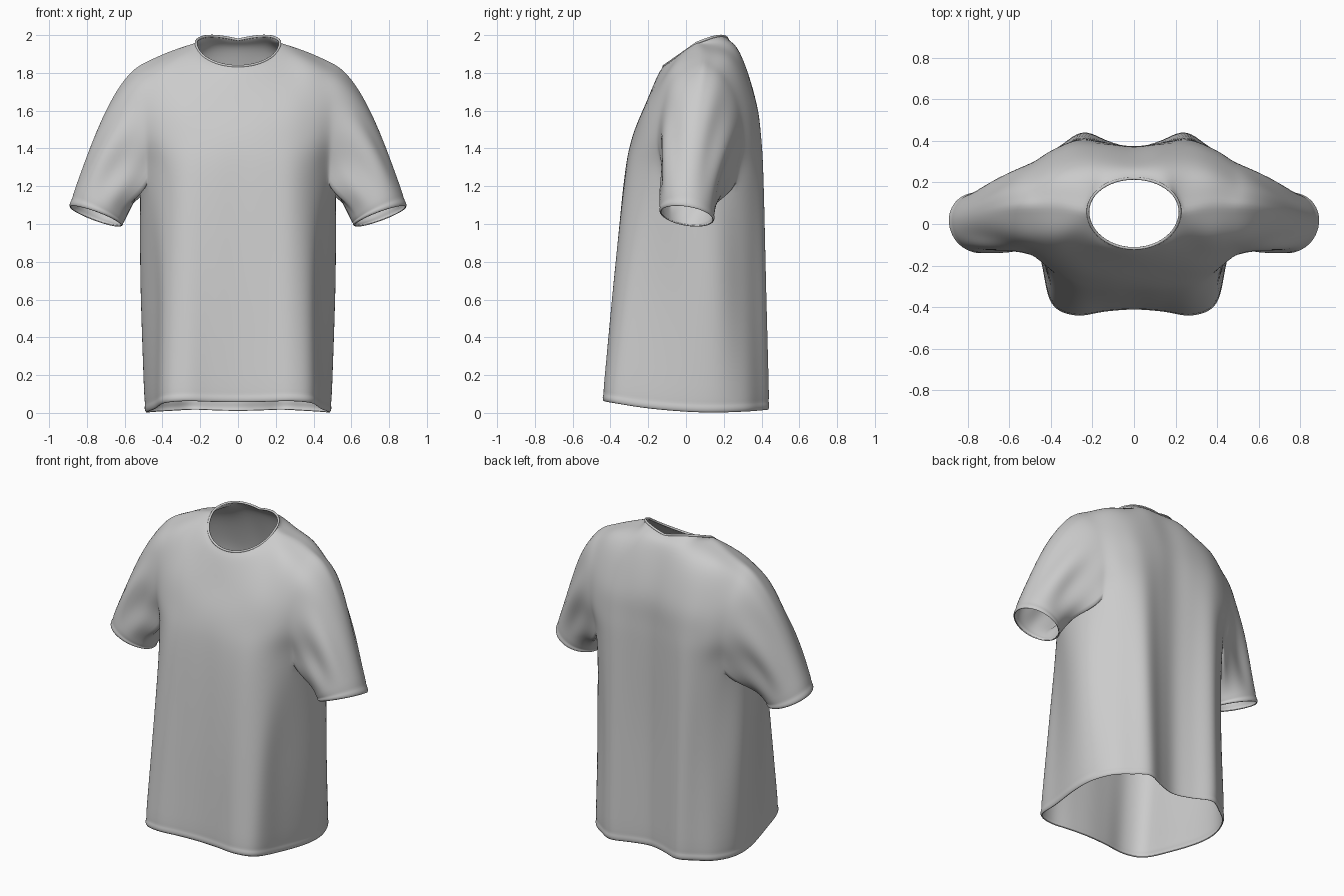
import bpy, bmesh, math
from mathutils import Vector as V

if "Cube" in bpy.data.objects:
    bpy.data.objects.remove(bpy.data.objects["Cube"])


def cr(p, u, mirror_a=False, mirror_b=False):
    """Point on a Catmull-Rom spline; mirrored ends cross x = 0 smoothly."""
    flip = lambda q: V((-q.x, q.y, q.z))
    a = flip(p[1]) if mirror_a else 2 * p[0] - p[1]
    b = flip(p[-2]) if mirror_b else 2 * p[-1] - p[-2]
    q = [a] + list(p) + [b]
    i = min(int(u), len(p) - 2)
    t = u - i
    p0, p1, p2, p3 = q[i:i + 4]
    return 0.5 * (2 * p1 + (p2 - p0) * t + (2 * p0 - 5 * p1 + 4 * p2 - p3) * t * t
                  + (3 * p1 - p0 - 3 * p2 + p3) * t ** 3)


def hem(x, y):
    return V((x, y, 0.004 + 0.06 * ((y - 0.15) / 0.59) ** 2))


def level(z, pts):
    return [V((x, y, z)) for x, y in pts]


def neck(side, u):
    """Neck opening from centre (u=0) to the shoulder (u=2)."""
    a = u * math.pi / 4
    c, s = math.cos(a), math.sin(a)
    if side < 0:
        return V((.222 * s, .06 - .178 * c, 1.96 - .125 * c))
    return V((.222 * s, .06 + .16 * c, 1.96 + .015 * c + .024 * math.sin(2 * a)))


# Half cross-sections: front panel and back panel run from centre to armhole
shoulder = [V((.37, .09, 1.91)), V((.5, .09, 1.853))]
front = [
    [hem(*p) for p in [(0, -.41), (.14, -.42), (.28, -.44), (.395, -.385), (.44, -.2)]],
    level(.70, [(0, -.37), (.14, -.375), (.28, -.375), (.385, -.31), (.435, -.17)]),
    level(1.22, [(0, -.325), (.14, -.326), (.28, -.31), (.385, -.24), (.472, -.12)]),
    level(1.45, [(0, -.285), (.14, -.28), (.28, -.26), (.395, -.215), (.485, -.15)]),
    level(1.65, [(0, -.205), (.14, -.202), (.28, -.19), (.39, -.16), (.495, -.115)]),
    [V(p) for p in [(0, -.15, 1.78), (.15, -.12, 1.81), (.265, -.06, 1.86),
                    (.38, -.06, 1.835), (.5, -.05, 1.775)]],
    [neck(-1, 0), neck(-1, 1), neck(-1, 2)] + shoulder,
]
back = [
    [hem(*p) for p in [(0, .365), (.12, .395), (.24, .44), (.34, .385), (.43, .31)]],
    level(.70, [(0, .362), (.12, .385), (.25, .422), (.345, .36), (.425, .285)]),
    level(1.22, [(0, .37), (.13, .388), (.26, .408), (.365, .355), (.45, .27)]),
    level(1.45, [(0, .37), (.13, .385), (.27, .395), (.39, .355), (.475, .3)]),
    level(1.65, [(0, .36), (.13, .368), (.28, .362), (.39, .325), (.49, .27)]),
    [V(p) for p in [(0, .28, 1.905), (.14, .28, 1.91), (.26, .255, 1.895),
                    (.38, .235, 1.86), (.5, .19, 1.795)]],
    [neck(1, 0), neck(1, 1), neck(1, 2)] + shoulder,
]
side = [[hem(.485, .02), hem(.485, .18)], level(.70, [(.505, .03), (.505, .17)]),
        level(1.22, [(.51, 0), (.508, .14)])]


def keys_at(table, v):
    return [cr([row[k] for row in table], v) for k in range(len(table[0]))]


def panel(s, table, v):
    """One row of an upper panel; the top row has a corner where neck meets shoulder."""
    p = keys_at(table, v)
    us = [i / 4 for i in range(17)]
    if v < 6:
        return [cr(p, u, True) for u in us]
    return [neck(s, u) if u <= 2 else cr(p[2:], u - 2) for u in us]


def ring(v):
    """One half ring of the lower body, with a stitched groove above the hem."""
    p = keys_at(front, v) + keys_at(side, v) + keys_at(back, v)[::-1]
    pts = [cr(p, i / 4, True, True) for i in range(45)]
    s = {0: .985, .06: .992}.get(v, 1)
    return [V((q.x * s, q.y * s, q.z)) for q in pts]


bm = bmesh.new()


def grid(rows):
    vs = [[bm.verts.new(p) for p in r] for r in rows]
    for a, b in zip(vs, vs[1:]):
        for i in range(len(a) - 1):
            bm.faces.new((a[i], a[i + 1], b[i + 1], b[i]))


# Lower body
lower = [ring(v) for v in (0, .015, .04, .06, .09, .3, .55, .8, 1, 1.25, 1.5, 1.75, 2)]
grid(lower)

# Upper front and back panels
upper_v = [2 + i / 4 for i in range(1, 17)]
armpit = lower[-1]
fp = [armpit[:17]] + [panel(-1, front, v) for v in upper_v]
bp = [armpit[28:][::-1]] + [panel(1, back, v) for v in upper_v]
grid(fp)
grid(bp)

# Sleeve: each half goes from the armhole to a tilted cuff
centre, across, depth = V((.753, .005, 1.043)), V((.14, .012, .05)), V((0, -.143, .026))
cuff_dir = V((.34, 0, -.94))
for s, edge in ((1, [r[-1] for r in fp][::-1] + armpit[17:23]),
                (-1, [r[-1] for r in bp][::-1] + armpit[22:28][::-1])):
    arc = [0]
    for a, b in zip(edge, edge[1:]):
        arc.append(arc[-1] + (b - a).length)
    rows = []
    for t in (0, .08, .17, .27, .38, .5, .62, .74, .85, .92, .95, .97, .99, 1):
        row = []
        for p, d in zip(edge, arc):
            th = math.pi * d / arc[-1]
            c, sn = math.cos(th), math.sin(th)
            radial = across * c + depth * (s * sn)
            q = centre + radial * ({.95: .975, 1: .96}.get(t, 1))
            m0 = V((.29 + .21 * c, (.08 if s > 0 else -.12) * sn, -.25 + .03 * c))
            m1 = cuff_dir * (q - p).length
            pos = (p * (2 * t ** 3 - 3 * t * t + 1) + m0 * (t ** 3 - 2 * t * t + t)
                   + q * (3 * t * t - 2 * t ** 3) + m1 * (t ** 3 - t * t))
            # Soft drape folds, strongest mid-sleeve
            fold = .11 * math.sin(6 * th + 3 * t) * sn * math.sin(math.pi * t) ** 2
            row.append(pos + radial * fold)
        rows.append(row)
    grid(rows)

bmesh.ops.remove_doubles(bm, verts=bm.verts, dist=1e-4)
bmesh.ops.recalc_face_normals(bm, faces=bm.faces)
for f in bm.faces:
    f.smooth = True
mesh = bpy.data.meshes.new("shirt_body")
bm.to_mesh(mesh)
bm.free()
shirt = bpy.data.objects.new("shirt_body", mesh)
bpy.context.collection.objects.link(shirt)
mir = shirt.modifiers.new("mirror", 'MIRROR')
mir.use_clip = True
sub = shirt.modifiers.new("smooth", 'SUBSURF')
sub.levels = sub.render_levels = 1
sol = shirt.modifiers.new("cloth", 'SOLIDIFY')
sol.thickness, sol.offset = .006, 0

# Thin rolled collar edge along the neck opening
half = [neck(-1, i / 6) for i in range(13)] + [neck(1, i / 6) for i in range(11, -1, -1)]
loop = half + [V((-p.x, p.y, p.z)) for p in half[1:-1][::-1]]
cu = bpy.data.curves.new("collar", 'CURVE')
cu.dimensions = '3D'
cu.bevel_depth, cu.bevel_resolution = .007, 3
sp = cu.splines.new('POLY')
sp.points.add(len(loop) - 1)
for pt, p in zip(sp.points, loop):
    pt.co = (p.x, p.y, p.z, 1)
sp.use_cyclic_u = True
sp.use_smooth = True
bpy.context.collection.objects.link(bpy.data.objects.new("collar", cu))
